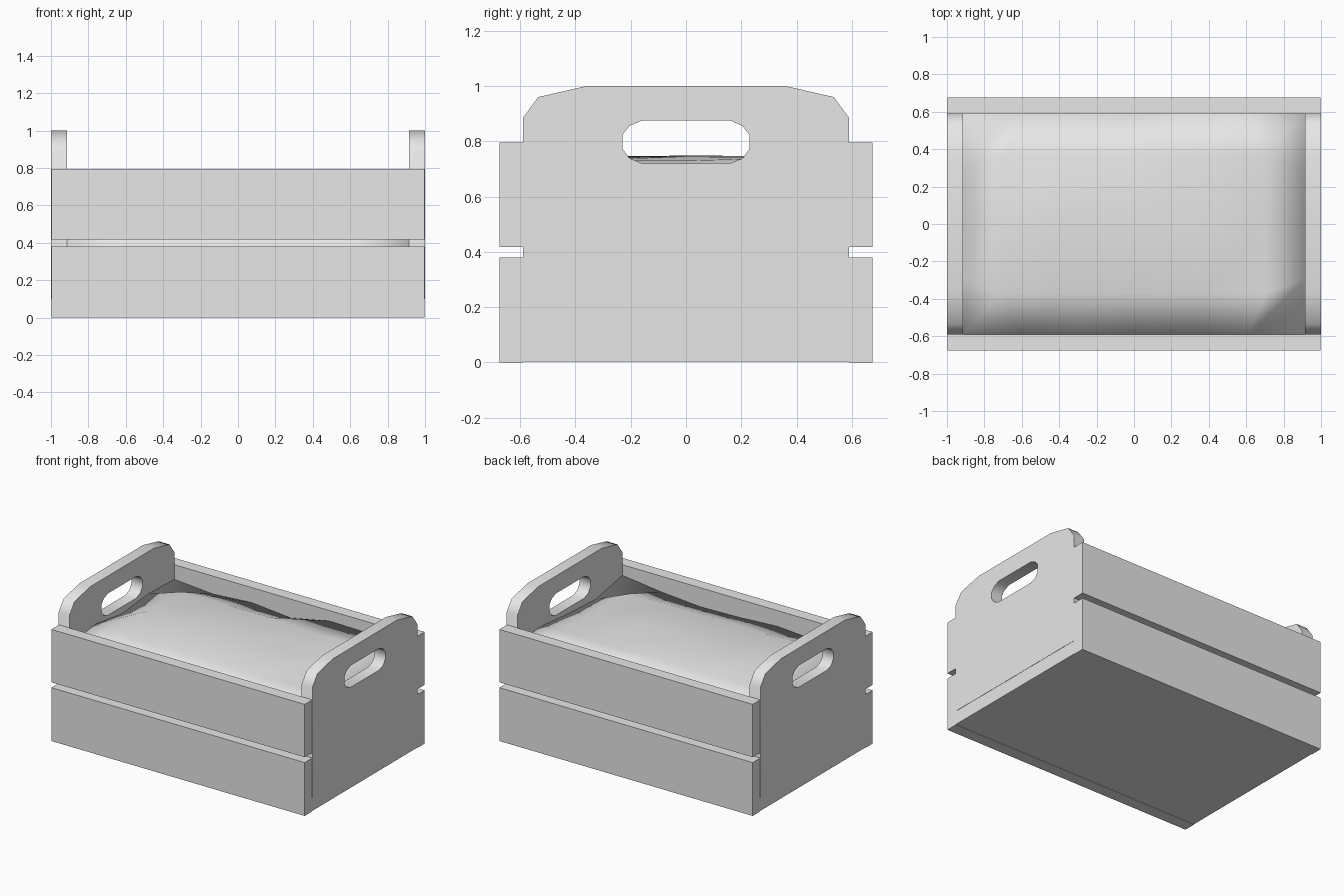
import bpy, bmesh, math, random
from mathutils import Vector

if "Cube" in bpy.data.objects:
    bpy.data.objects.remove(bpy.data.objects["Cube"])

grey = bpy.data.materials.new("light_grey")
grey.use_nodes = True
grey.diffuse_color = (0.8, 0.8, 0.8, 1)
grey.node_tree.nodes["Principled BSDF"].inputs["Base Color"].default_value = (0.8, 0.8, 0.8, 1)

LENGTH, WIDTH = 1.0, 0.675      # half sizes of the crate
IN_X, IN_Y = 0.915, 0.59        # half sizes of the inside
FLOOR = 0.1


def finish(name, bm, smooth_angle=None):
    bmesh.ops.recalc_face_normals(bm, faces=bm.faces)
    mesh = bpy.data.meshes.new(name)
    bm.to_mesh(mesh)
    bm.free()
    mesh.materials.append(grey)
    obj = bpy.data.objects.new(name, mesh)
    bpy.context.collection.objects.link(obj)
    if smooth_angle:
        bpy.ops.object.select_all(action='DESELECT')
        obj.select_set(True)
        bpy.context.view_layer.objects.active = obj
        bpy.ops.object.shade_smooth_by_angle(angle=math.radians(smooth_angle))
    return obj


def box(name, low, high):
    bm = bmesh.new()
    bmesh.ops.create_cube(bm, size=1)
    low, high = Vector(low), Vector(high)
    for v in bm.verts:
        v.co = (low + high) / 2 + v.co * (high - low)
    return finish(name, bm)


def mirrored(half):
    """Complete a closed (y, z) outline from its +y half."""
    return half + [(-y, z) for y, z in reversed(half)]


def end_panel(name, x0, x1):
    outline = mirrored([(IN_Y, FLOOR), (IN_Y, 0.885), (0.535, 0.96), (0.36, 1.0)])
    grip = mirrored([(0.16, 0.72), (0.205, 0.738), (0.23, 0.773),
                     (0.23, 0.823), (0.205, 0.855), (0.16, 0.875)])
    bm = bmesh.new()
    edges = []
    for loop in (outline, grip):
        verts = [bm.verts.new((x0, y, z)) for y, z in loop]
        edges += [bm.edges.new((a, b)) for a, b in zip(verts, verts[1:] + verts[:1])]
    bmesh.ops.triangle_fill(bm, edges=edges, use_beauty=True, normal=(1, 0, 0))
    result = bmesh.ops.extrude_face_region(bm, geom=bm.faces[:])
    moved = [g for g in result["geom"] if isinstance(g, bmesh.types.BMVert)]
    bmesh.ops.translate(bm, verts=moved, vec=(x1 - x0, 0, 0))
    return finish(name, bm, 45)


# Floor board
box("floor_board", (-LENGTH + 0.002, -IN_Y, 0.003), (LENGTH - 0.002, IN_Y, FLOOR))

# Two planks on each long side
for side, s in (("front", -1), ("back", 1)):
    y0, y1 = sorted((s * IN_Y, s * WIDTH))
    for level, z0, z1 in (("lower", 0, 0.38), ("upper", 0.418, 0.795)):
        box(f"{side}_{level}_plank", (-LENGTH + 0.002, y0, z0), (LENGTH - 0.002, y1, z1))

# End panels with hand grips
for side, s in (("left", 1), ("right", -1)):
    end_panel(f"{side}_end_panel", s * IN_X, s * LENGTH)

# Soft, uneven filling that sags towards the walls
random.seed(4)
bm = bmesh.new()
bmesh.ops.create_grid(bm, x_segments=6, y_segments=4, size=1)
for v in bm.verts:
    rim = max(abs(v.co.x), abs(v.co.y)) > 0.99
    v.co.z = 0.69 + random.uniform(-0.035, 0.035) if rim else 0.74 + random.uniform(-0.015, 0.01)
    v.co.x *= IN_X * (1 if rim else 1.15)
    v.co.y *= IN_Y * (1 if rim else 1.25)
border = [e for e in bm.edges if e.is_boundary]
result = bmesh.ops.extrude_edge_only(bm, edges=border)
for v in result["geom"]:
    if isinstance(v, bmesh.types.BMVert):
        v.co.z = FLOOR
finish("filling", bm, 120)
